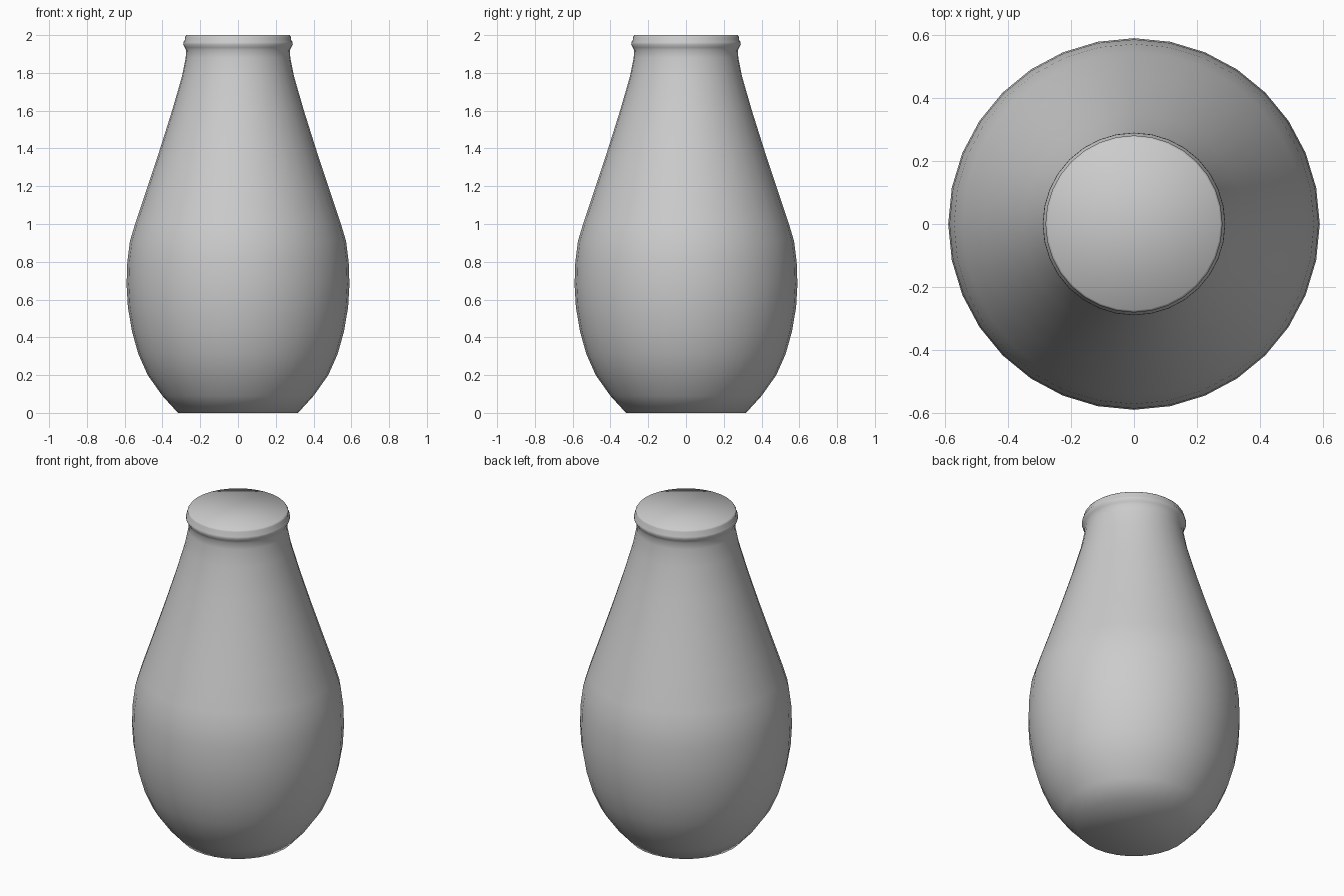
import bpy, bmesh, math

if "Cube" in bpy.data.objects:
    bpy.data.objects.remove(bpy.data.objects["Cube"])

SIDES = 32

# Profile (radius, height) from foot to rim
profile = [
    (0.318, 0.0), (0.40, 0.09), (0.478, 0.20), (0.527, 0.31), (0.561, 0.43),
    (0.583, 0.56), (0.59, 0.68), (0.586, 0.80), (0.572, 0.91), (0.545, 1.0),
    (0.478, 1.20), (0.412, 1.40), (0.349, 1.60), (0.297, 1.78), (0.277, 1.88),
    (0.275, 1.92), (0.282, 1.935), (0.29, 1.95), (0.289, 1.963),
    (0.281, 1.975), (0.281, 1.99), (0.274, 2.0),
]


def lathe(name, points):
    """Solid of revolution with flat end caps."""
    bm = bmesh.new()
    rings = []
    for r, z in points:
        angles = [2 * math.pi * i / SIDES for i in range(SIDES)]
        rings.append([bm.verts.new((r * math.cos(a), r * math.sin(a), z)) for a in angles])
    for low, high in zip(rings, rings[1:]):
        for i in range(SIDES):
            j = (i + 1) % SIDES
            bm.faces.new((low[i], low[j], high[j], high[i]))
    bm.faces.new(rings[0][::-1])
    bm.faces.new(rings[-1])
    mesh = bpy.data.meshes.new(name)
    bm.to_mesh(mesh)
    bm.free()
    obj = bpy.data.objects.new(name, mesh)
    bpy.context.collection.objects.link(obj)
    for poly in mesh.polygons:
        poly.use_smooth = True
    return obj


# Closed vase body with beaded rim
lathe("vase_body", profile)
